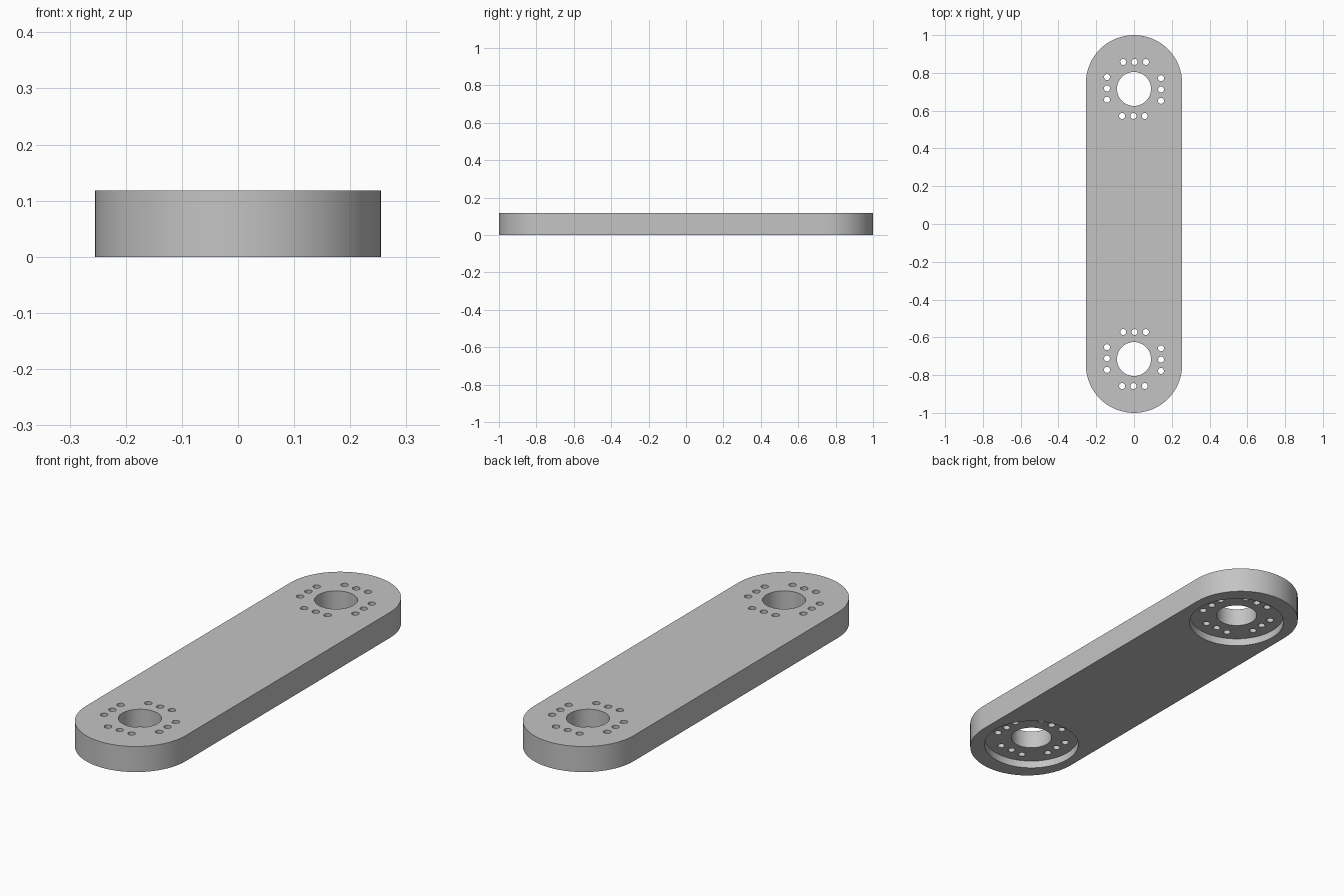
import bpy, bmesh
from math import pi, sin, cos, radians
from mathutils import Matrix, Vector

HEIGHT, RADIUS, END_Y = 0.118, 0.255, 0.745    # bar body
HUB_Y, BORE_R, BOLT_R = 0.715, 0.09, 0.016     # hub holes
RECESS_R, RECESS_DEPTH = 0.21, 0.035           # underside pockets

cube = bpy.data.objects.get("Cube")
if cube:
    bpy.data.objects.remove(cube, do_unlink=True)

grey = bpy.data.materials.new("light_grey")
grey.use_nodes = True
grey.diffuse_color = (0.55, 0.55, 0.55, 1)
grey.node_tree.nodes["Principled BSDF"].inputs["Base Color"].default_value = grey.diffuse_color


def make_object(name, bm):
    bmesh.ops.recalc_face_normals(bm, faces=bm.faces)
    mesh = bpy.data.meshes.new(name)
    bm.to_mesh(mesh)
    bm.free()
    obj = bpy.data.objects.new(name, mesh)
    mesh.materials.append(grey)
    bpy.context.collection.objects.link(obj)
    return obj


def add_cylinder(bm, x, y, radius, bottom, top, sides):
    bmesh.ops.create_cone(bm, cap_ends=True, segments=sides, radius1=radius, radius2=radius,
                          depth=top - bottom,
                          matrix=Matrix.Translation((x, y, (bottom + top) / 2)))


def cut(target, cutter):
    cutter.hide_render = True
    mod = target.modifiers.new("cut", 'BOOLEAN')
    mod.operation, mod.solver, mod.object = 'DIFFERENCE', 'EXACT', cutter
    bpy.context.view_layer.objects.active = target
    bpy.ops.object.modifier_apply(modifier=mod.name)
    bpy.data.objects.remove(cutter, do_unlink=True)


# Bar body: rounded-end outline extruded upward
bm = bmesh.new()
steps = 32
outline = []
for side in (1, -1):
    for i in range(steps + 1):
        a = pi * i / steps
        outline.append(bm.verts.new((side * RADIUS * cos(a), side * (END_Y + RADIUS * sin(a)), 0)))
base = bm.faces.new(outline)
extruded = bmesh.ops.extrude_face_region(bm, geom=[base])["geom"]
bmesh.ops.translate(bm, vec=(0, 0, HEIGHT),
                    verts=[v for v in extruded if isinstance(v, bmesh.types.BMVert)])
bar = make_object("link_bar", bm)

# Round pockets on the underside
bm = bmesh.new()
for side in (1, -1):
    add_cylinder(bm, 0, side * HUB_Y, RECESS_R, -0.1, RECESS_DEPTH, 64)
cut(bar, make_object("recess_cutter", bm))

# Centre bores and four rows of three bolt holes around each
bm = bmesh.new()
for side in (1, -1):
    add_cylinder(bm, 0, side * HUB_Y, BORE_R, -0.1, 0.3, 48)
    for quarter in range(4):
        turn = Matrix.Rotation(radians(90 * quarter), 3, 'Z')
        for offset in (-0.06, 0, 0.06):
            p = turn @ Vector((offset + 0.003, 0.143, 0))
            add_cylinder(bm, p.x, p.y + side * HUB_Y, BOLT_R, -0.1, 0.3, 20)
cut(bar, make_object("hole_cutter", bm))

# Smooth walls, crisp rims
bpy.ops.object.select_all(action='DESELECT')
bar.select_set(True)
bpy.context.view_layer.objects.active = bar
bpy.ops.object.shade_smooth_by_angle(angle=radians(30))
